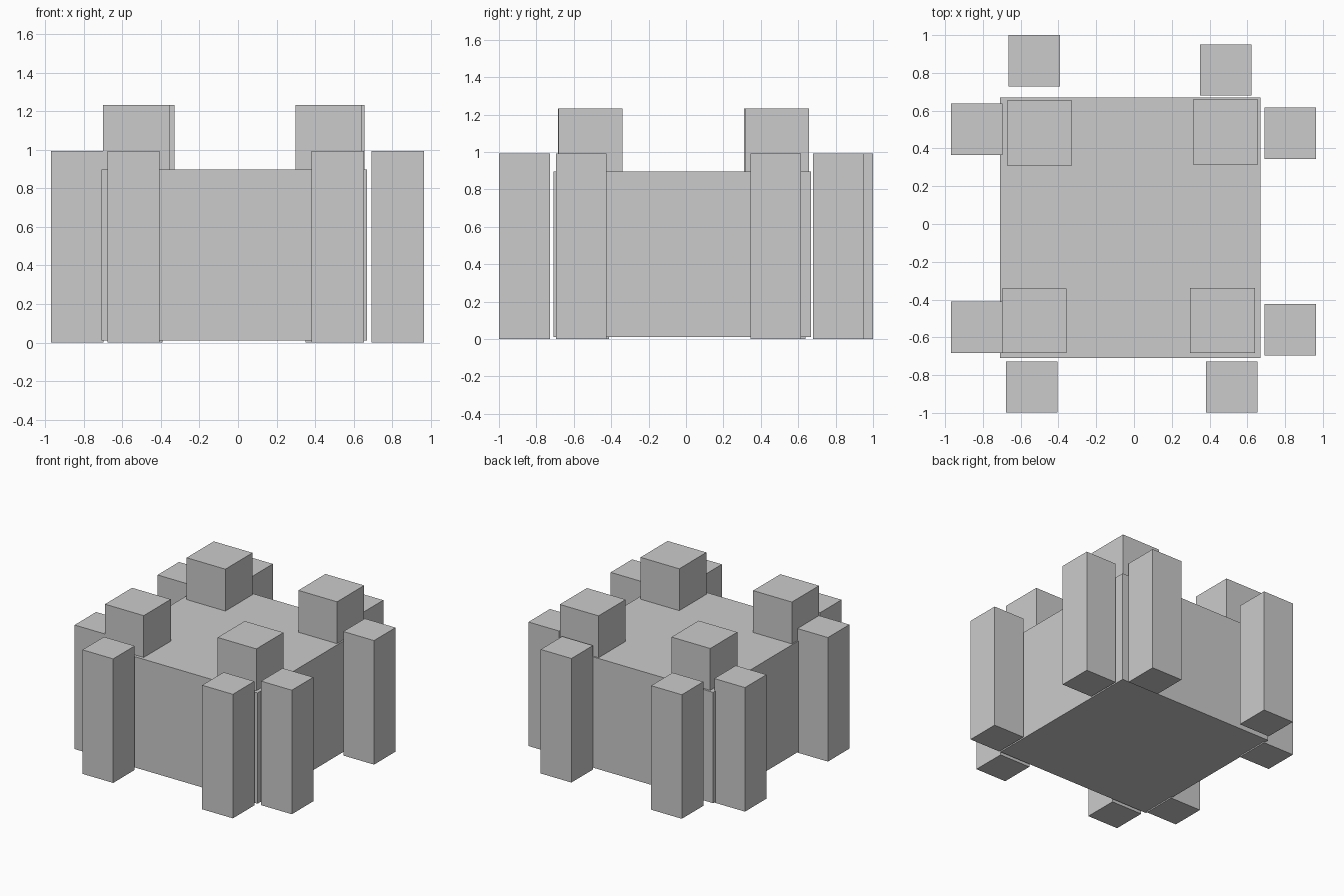
import bpy

if "Cube" in bpy.data.objects:
    bpy.data.objects.remove(bpy.data.objects["Cube"])


def box(name, x, y, z0, width, depth, height):
    """Axis-aligned box from its centre in plan, base height and size."""
    bpy.ops.mesh.primitive_cube_add(size=1, location=(x, y, z0 + height / 2))
    ob = bpy.context.object
    ob.name = name
    ob.scale = (width, depth, height)
    bpy.ops.object.transform_apply(location=False, rotation=False, scale=True)
    return ob


# Main block, raised slightly off the ground
box("main_body", -0.02, -0.02, 0.01, 1.378, 1.378, 0.887)

# Eight outer pillars, slightly uneven in placement
pillars = {
    "front_left_pillar": (-0.542, -0.863),
    "front_right_pillar": (0.518, -0.863),
    "back_left_pillar": (-0.528, 0.865),
    "back_right_pillar": (0.485, 0.815),
    "left_front_pillar": (-0.833, -0.547),
    "left_back_pillar": (-0.833, 0.502),
    "right_front_pillar": (0.828, -0.56),
    "right_back_pillar": (0.828, 0.48),
}
for name, (x, y) in pillars.items():
    box(name, x, y, 0, 0.272, 0.272, 0.993)

# Four turret blocks at the roof corners, sunk a little into the body
turrets = {
    "front_left_turret": (-0.528, -0.512),
    "front_right_turret": (0.469, -0.511),
    "back_left_turret": (-0.50, 0.481),
    "back_right_turret": (0.485, 0.487),
}
for name, (x, y) in turrets.items():
    box(name, x, y, 0.885, 0.343, 0.343, 0.347)
